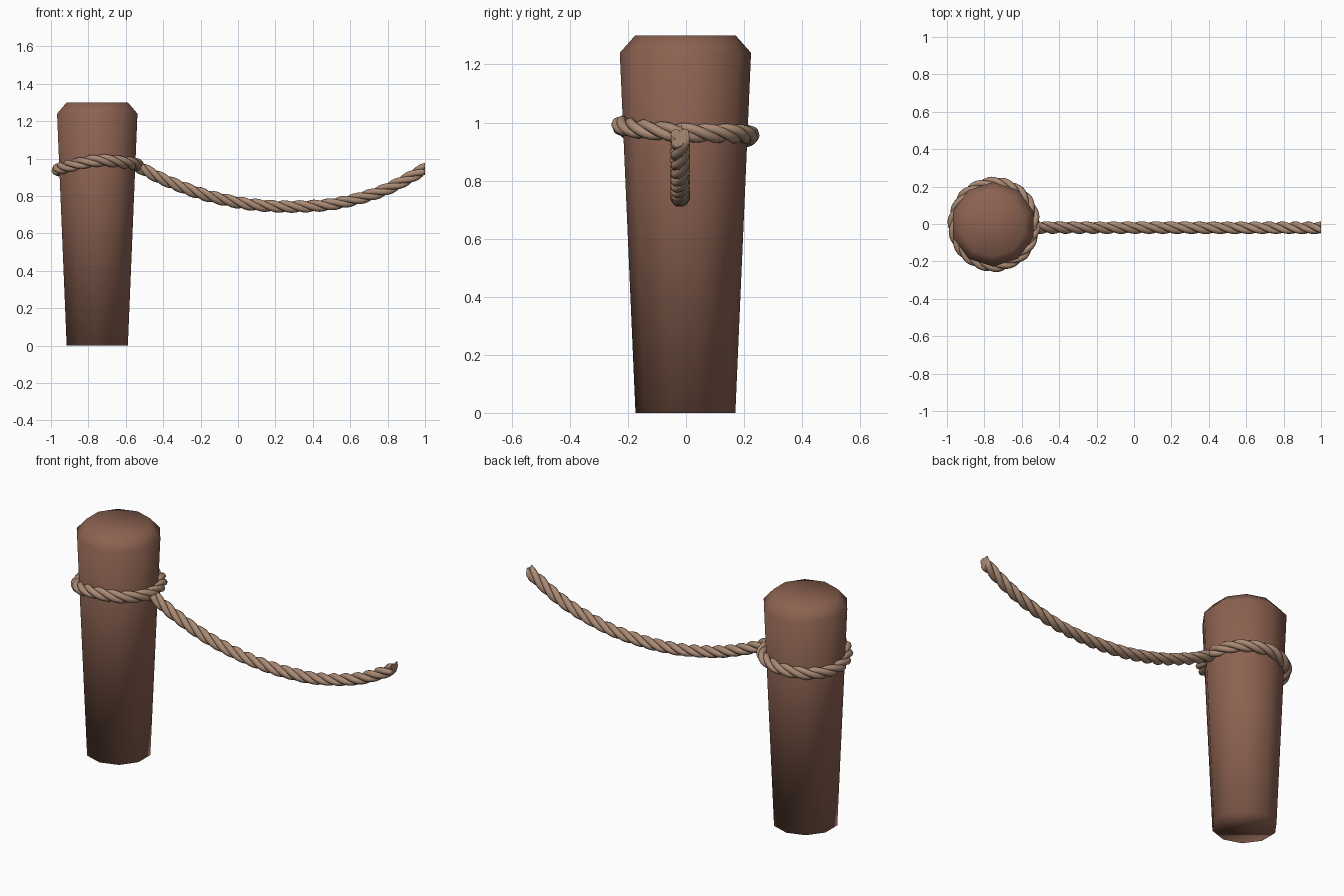
import bpy, math
from mathutils import Vector

if "Cube" in bpy.data.objects:
    bpy.data.objects.remove(bpy.data.objects["Cube"])

CX, CY = -0.7525, -0.002          # post axis
UP = Vector((0, 0, 1))


def material(name, rgb):
    m = bpy.data.materials.new(name)
    m.diffuse_color = (*rgb, 1)
    m.use_nodes = True
    m.node_tree.nodes["Principled BSDF"].inputs["Base Color"].default_value = m.diffuse_color
    return m


wood = material("brown wood", (0.262, 0.122, 0.082))
hemp = material("tan rope", (0.40, 0.255, 0.175))


def catmull(pts, closed, steps):
    """Smooth path through the points."""
    n, out = len(pts), []
    get = (lambda i: pts[i % n]) if closed else (lambda i: pts[max(0, min(n - 1, i))])
    for i in range(n if closed else n - 1):
        a, b, c, d = (Vector(get(i + k)) for k in (-1, 0, 1, 2))
        for s in range(steps):
            t = s / steps
            out.append(0.5 * (2 * b + (c - a) * t + (2 * a - 5 * b + 4 * c - d) * t ** 2
                              + (3 * b - a - 3 * c + d) * t ** 3))
    if not closed:
        out.append(Vector(pts[-1]))
    return out


def rope(name, path, closed, turns, strands=3, offset=0.0165, radius=0.0175):
    """Strands wound round a path, right-handed lay."""
    n = len(path)
    ends = path[1:] + ([path[0]] if closed else [])
    lengths = [0.0]
    for p, q in zip(path, ends):
        lengths.append(lengths[-1] + (q - p).length)
    total = lengths[-1]
    cu = bpy.data.curves.new(name, 'CURVE')
    cu.dimensions = '3D'
    cu.bevel_depth = radius
    cu.bevel_resolution = 2
    cu.use_fill_caps = not closed
    for k in range(strands):
        sp = cu.splines.new('POLY')
        sp.points.add(n - 1)
        sp.use_cyclic_u = closed
        for i, p in enumerate(path):
            nxt = path[(i + 1) % n] if closed else path[min(i + 1, n - 1)]
            prv = path[i - 1] if closed else path[max(i - 1, 0)]
            t = (nxt - prv).normalized()
            n1 = (UP - t * UP.dot(t)).normalized()
            n2 = t.cross(n1)
            a = 2 * math.pi * (turns * lengths[i] / total + k / strands)
            q = p + (n1 * math.cos(a) + n2 * math.sin(a)) * offset
            sp.points[i].co = (*q, 1)
    ob = bpy.data.objects.new(name, cu)
    bpy.context.collection.objects.link(ob)
    cu.materials.append(hemp)
    bpy.ops.object.select_all(action='DESELECT')
    ob.select_set(True)
    bpy.context.view_layer.objects.active = ob
    bpy.ops.object.convert(target='MESH')
    ob = bpy.context.object
    bpy.ops.object.shade_smooth_by_angle(angle=math.radians(60))
    return ob


# Post: ten-sided tapered profile with chamfered top
SIDES = 10
profile = [(0.172, 0.0), (0.226, 1.24), (0.173, 1.30)]
verts = [(CX + r * math.cos(a), CY + r * math.sin(a), z)
         for r, z in profile
         for a in (math.pi / 2 + 2 * math.pi * k / SIDES for k in range(SIDES))]
faces = [tuple(reversed(range(SIDES))), tuple(range(2 * SIDES, 3 * SIDES))]
for j in range(2):
    for k in range(SIDES):
        k2 = (k + 1) % SIDES
        faces.append((j * SIDES + k, j * SIDES + k2, (j + 1) * SIDES + k2, (j + 1) * SIDES + k))
me = bpy.data.meshes.new("post")
me.from_pydata(verts, [], faces)
me.materials.append(wood)
me.shade_smooth()
post = bpy.data.objects.new("post", me)
bpy.context.collection.objects.link(post)

# Rope loop round the post, slightly wavy in height
heights = [0.965, 0.962, 0.955, 0.942, 0.94, 0.962, 0.99, 0.978]
loop = []
for k, z in enumerate(heights):
    a = 2 * math.pi * k / len(heights)
    loop.append((CX + 0.004 + 0.215 * math.cos(a), CY + 0.222 * math.sin(a), z))
rope("rope_loop", catmull(loop, True, 14), True, 6)

# Hanging rope, sagging to the right and cut square at the end
sag = [(-0.55, 0.967), (-0.40, 0.889), (-0.20, 0.813), (0.0, 0.766), (0.15, 0.748), (0.30, 0.743),
       (0.50, 0.756), (0.70, 0.803), (0.85, 0.862), (1.02, 0.957)]
hang = rope("hanging_rope", catmull([(x, -0.02, z) for x, z in sag], False, 13), False, 7.2)
for v in hang.data.vertices:
    v.co.x = min(v.co.x, 1.0)
